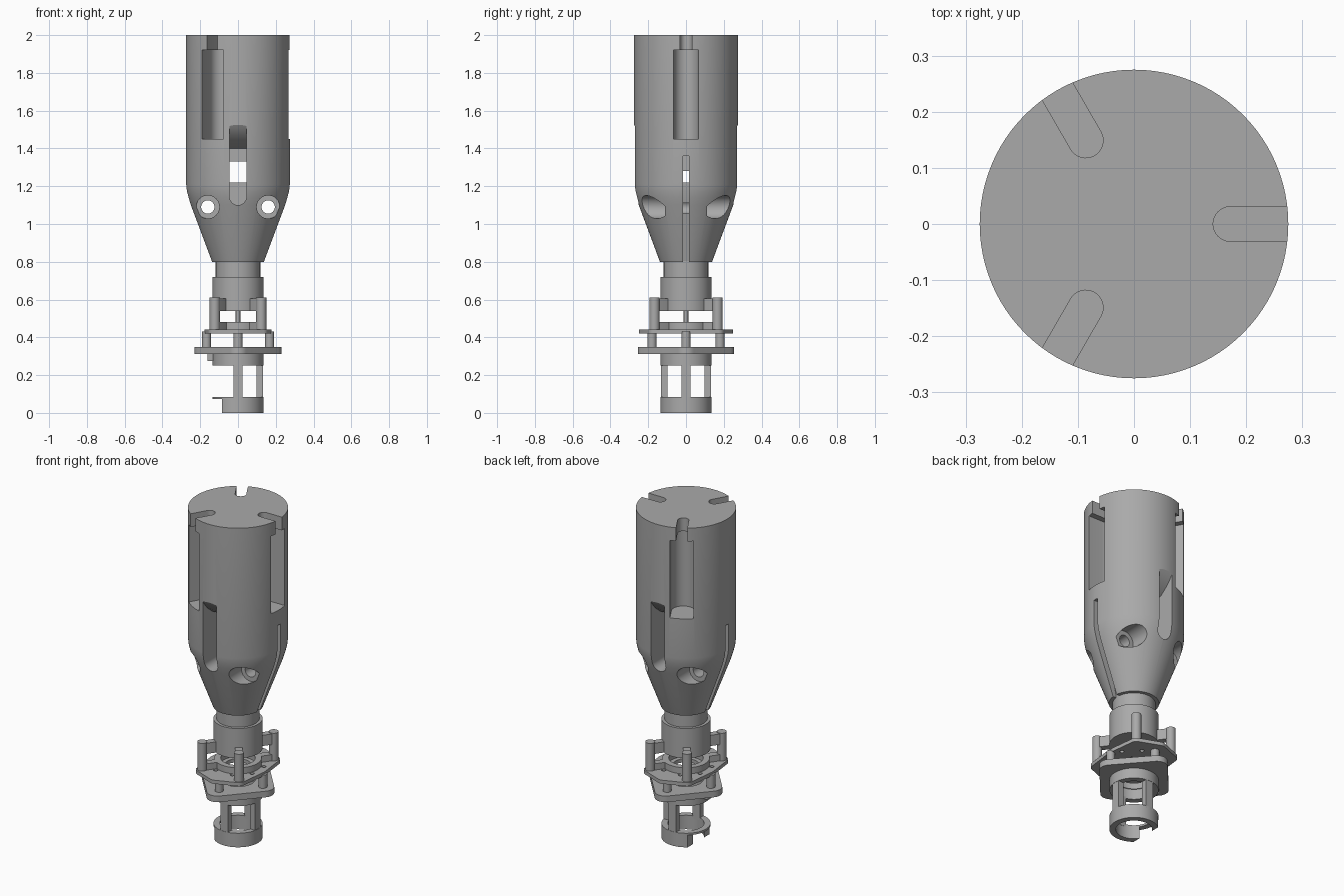
import bpy, bmesh, math
from mathutils import Vector
from mathutils.geometry import convex_hull_2d

if "Cube" in bpy.data.objects:
    bpy.data.objects.remove(bpy.data.objects["Cube"])

grey = bpy.data.materials.new("mid_grey")
grey.use_nodes = True
grey.diffuse_color = (0.4, 0.4, 0.4, 1)
grey.node_tree.nodes["Principled BSDF"].inputs["Base Color"].default_value = (0.4, 0.4, 0.4, 1)


def finish(name, bm):
    bmesh.ops.recalc_face_normals(bm, faces=bm.faces)
    mesh = bpy.data.meshes.new(name)
    bm.to_mesh(mesh)
    bm.free()
    mesh.materials.append(grey)
    obj = bpy.data.objects.new(name, mesh)
    bpy.context.collection.objects.link(obj)
    return obj


def prism(name, outline, lo, hi, axis="Z"):
    """Extrude a 2D outline along an axis."""
    place = {"X": lambda u, v, w: (w, u, v),
             "Y": lambda u, v, w: (u, w, v),
             "Z": lambda u, v, w: (u, v, w)}[axis]
    bm = bmesh.new()
    face = bm.faces.new([bm.verts.new(place(u, v, lo)) for u, v in outline])
    ext = bmesh.ops.extrude_face_region(bm, geom=[face])
    verts = [g for g in ext["geom"] if isinstance(g, bmesh.types.BMVert)]
    bmesh.ops.translate(bm, verts=verts, vec=Vector(place(0, 0, hi - lo)))
    return finish(name, bm)


def circle(x, y, r, n=48):
    return [(x + r * math.cos(2 * math.pi * i / n), y + r * math.sin(2 * math.pi * i / n))
            for i in range(n)]


def hull(*circles):
    """Rounded outline wrapped around circles."""
    pts = [Vector(p) for c in circles for p in circle(*c, 32)]
    return [tuple(pts[i]) for i in convex_hull_2d(pts)]


def rect(u0, u1, v0, v1):
    return [(u0, v0), (u1, v0), (u1, v1), (u0, v1)]


def lathe(name, profile, n=96):
    bm = bmesh.new()
    rings = [[bm.verts.new((x, y, z)) for x, y in circle(0, 0, r, n)] for r, z in profile]
    for a, b in zip(rings, rings[1:]):
        for i in range(n):
            j = (i + 1) % n
            bm.faces.new((a[i], a[j], b[j], b[i]))
    bm.faces.new(rings[0])
    bm.faces.new(rings[-1])
    return finish(name, bm)


def cut(target, *cutters):
    for c in cutters:
        mod = target.modifiers.new("cut", "BOOLEAN")
        mod.operation, mod.solver, mod.object = "DIFFERENCE", "EXACT", c
        bpy.context.view_layer.update()
        with bpy.context.temp_override(object=target, active_object=target):
            bpy.ops.object.modifier_apply(modifier=mod.name)
        bpy.data.objects.remove(c)


def ring(name, outer, inner, lo, hi):
    obj = prism(name, circle(0, 0, outer, 64), lo, hi)
    cut(obj, prism("bore", circle(0, 0, inner, 64), lo - 0.1, hi + 0.1))
    return obj


# Main body with tapered base
body = lathe("body", [(0.138, 0.80), (0.25, 1.10), (0.262, 1.14), (0.271, 1.175),
                      (0.275, 1.21), (0.275, 2.0)])

# Three side pockets with narrow top notches
for k in range(3):
    pocket = prism("pocket", hull((0.172, 0, 0.065), (0.4, 0, 0.065)), 1.45, 1.92)
    notch = prism("notch", hull((0.172, 0, 0.031), (0.4, 0, 0.031)), 1.9, 2.1)
    for c in (pocket, notch):
        c.rotation_euler.z = k * math.tau / 3
    cut(body, pocket, notch)

# Front and back slots with scooped tops, thin side slots, counterbored holes
cut(body, prism("tunnel", rect(-0.045, 0.045, 1.22, 1.33), -0.4, 0.4, "Y"),
    prism("thin_tunnel", rect(-0.015, 0.015, 1.22, 1.28), -0.4, 0.4, "X"))
for s in (-1, 1):
    lo, hi = sorted((s * 0.13, s * 0.4))
    slot = prism("slot", hull((0, 1.145, 0.0451), (0, 1.31, 0.0451)), lo, hi, "Y")
    scoop = [(0.13, 1.2), (0.13, 1.40), (0.18, 1.425), (0.23, 1.465), (0.26, 1.50),
             (0.275, 1.525), (0.32, 1.62), (0.32, 1.2)]
    scoop = prism("scoop", [(s * y, z) for y, z in scoop], -0.0452, 0.0452, "X")
    groove = [(0.10, 0.75), (0.21, 1.2), (0.21, 1.36), (0.4, 1.36), (0.4, 0.75)]
    groove = prism("groove", [(s * x, z) for x, z in groove], -0.0151, 0.0151, "Y")
    cut(body, slot, scoop, groove)
for x in (-0.16, 0.16):
    cut(body, prism("hole", circle(x, 1.09, 0.035, 32), -0.4, 0.4, "Y"))
    for lo, hi in ((-0.4, -0.11), (0.11, 0.4)):
        cut(body, prism("counterbore", circle(x, 1.09, 0.061), lo, hi, "Y"))

# Neck, collar and central shaft
prism("neck", circle(0, 0, 0.118, 64), 0.715, 0.805)
prism("collar", circle(0, 0, 0.135, 64), 0.54, 0.72)
prism("shaft", circle(0, 0, 0.012, 24), 0.42, 0.55)
ring("base_ring", 0.13, 0.095, 0.44, 0.48)

# Four posts with arms reaching the collar
for sx in (-1, 1):
    for sy in (-1, 1):
        x, y = sx * 0.123, sy * 0.167
        prism("post", circle(x, y, 0.027, 32), 0.43, 0.61)
        for lo, hi in ((0.54, 0.605), (0.44, 0.48)):
            prism("post_arm", hull((x, y, 0.02), (sx * 0.075, sy * 0.1, 0.02)), lo, hi)

# Upper plate
posts = [(sx * 0.123, sy * 0.167, 0.035) for sx in (-1, 1) for sy in (-1, 1)]
upper = prism("upper_plate", hull(*posts, (-0.145, 0, 0.033), (0.145, 0, 0.033),
                                  (0, 0.215, 0.035), (0, -0.215, 0.035)), 0.42, 0.442)
cut(upper, prism("bore", circle(0, 0, 0.07), 0.3, 0.6))
for k in range(8):
    a = (k + 0.5) * math.tau / 8
    cut(upper, prism("hole", circle(0.145 * math.cos(a), 0.145 * math.sin(a), 0.012, 20), 0.3, 0.6))

# Lower plate
lower = prism("lower_plate", hull((-0.17, 0, 0.06), (0.17, 0, 0.06),
                                  (0, 0.195, 0.06), (0, -0.195, 0.06)), 0.313, 0.35)
cut(lower, prism("bore", circle(0, 0, 0.095), 0.2, 0.5))

# Pillars between the plates
for x, y in ((0.167, 0), (-0.167, 0), (0, 0.18), (0, -0.18)):
    prism("pillar", circle(x, y, 0.024, 32), 0.34, 0.43)

# Lower cage: top ring, three legs, open bottom ring and thin lip
ring("cage_top_ring", 0.135, 0.1, 0.25, 0.32)
prism("side_tab", rect(-0.162, -0.125, -0.02, 0.02), 0.275, 0.32)
prism("cage_leg_side", rect(0.098, 0.133, -0.025, 0.025), 0.07, 0.26)
for s in (-1, 1):
    prism("cage_leg", rect(-0.025, 0.025, *sorted((s * 0.098, s * 0.133))), 0.07, 0.26)
bottom = ring("cage_bottom_ring", 0.135, 0.1, 0, 0.085)
cut(bottom, prism("opening", rect(-0.3, -0.085, -0.3, 0.3), -0.1, 0.073))

# Smooth shading with sharp edges kept
bpy.ops.object.select_all(action="DESELECT")
for obj in bpy.context.collection.objects:
    if obj.type == "MESH" and obj.data.materials and obj.data.materials[0] == grey:
        obj.select_set(True)
        bpy.context.view_layer.objects.active = obj
bpy.ops.object.shade_smooth_by_angle(angle=math.radians(30))
